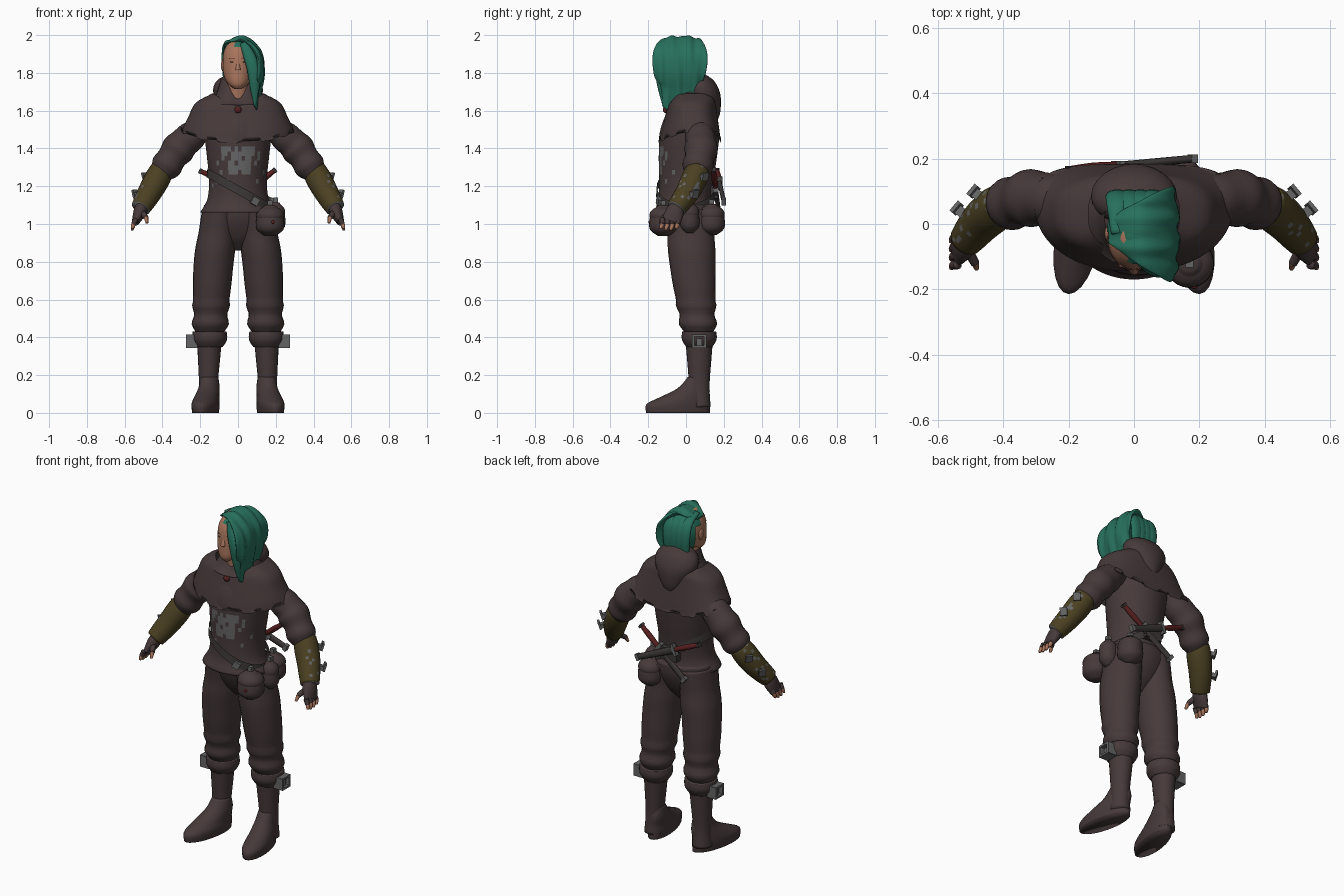
import bpy, bmesh, math, random
from mathutils import Vector, Euler

random.seed(4)
if "Cube" in bpy.data.objects:
    bpy.data.objects.remove(bpy.data.objects["Cube"])

ACROSS_X, ACROSS_Y = Vector((1, 0, 0)), Vector((0, 1, 0))


def material(name, *rgb):
    made = bpy.data.materials.new(name)
    made.use_nodes = True
    made.diffuse_color = (*rgb, 1)
    made.node_tree.nodes["Principled BSDF"].inputs["Base Color"].default_value = (*rgb, 1)
    return made


CLOTH = material("brown cloth", .062, .041, .042)
HAIR = material("teal hair", .02, .16, .105)
SKIN = material("skin", .4, .18, .11)
OLIVE = material("olive leather", .07, .052, .016)
METAL = material("grey metal", .13, .13, .13)
RED = material("dark red", .1, .014, .014)
STRAP = material("dark strap", .045, .038, .038)
LIPS = material("lips", .22, .08, .06)


def finish(name, bm, mat, smooth=True):
    bmesh.ops.recalc_face_normals(bm, faces=bm.faces)
    mesh = bpy.data.meshes.new(name)
    bm.to_mesh(mesh)
    bm.free()
    mesh.materials.append(mat)
    made = bpy.data.objects.new(name, mesh)
    bpy.context.collection.objects.link(made)
    if smooth:
        mesh.shade_smooth()
    return made


def sample(values, t):
    """Smooth curve through evenly spaced values."""
    last = len(values) - 1
    place = min(max(t, 0), 1) * last
    i = max(min(int(place), last - 1), 0)
    f = place - i
    a, b, c, d = (values[min(max(i + k, 0), last)] for k in (-1, 0, 1, 2))
    return b + (c - a) * (f / 2) + (a * 2 - b * 5 + c * 4 - d) * (f * f / 2) + ((b - c) * 3 + d - a) * (f ** 3 / 2)


def power(value, exponent):
    return math.copysign(abs(value) ** exponent, value)


def tube(name, mat, path, widths, depths=(1,), across=None, side=1, sides=24, steps=16,
         capped=True, square=1, shape=None):
    """Rings of given widths along a path; depths are ratios of the widths."""
    path = [Vector((p[0] * side, p[1], p[2])) for p in path]
    bm = bmesh.new()
    rings = []
    for step in range(steps + 1):
        t = step / steps
        center, width = sample(path, t), sample(widths, t)
        u, v = ACROSS_X, ACROSS_Y
        if across:
            along = (sample(path, t + .01) - sample(path, t - .01)).normalized()
            u = (across - along * along.dot(across)).normalized()
            v = along.cross(u)
        ring = []
        for k in range(sides):
            angle = math.tau * k / sides
            offset = u * power(math.cos(angle), square) + v * power(math.sin(angle), square) * sample(depths, t)
            offset *= width
            ring.append(bm.verts.new(shape(center, offset, t, angle) if shape else center + offset))
        rings.append(ring)
    for low, high in zip(rings, rings[1:]):
        for k in range(sides):
            bm.faces.new((low[k - 1], low[k], high[k], high[k - 1]))
    if capped:
        bm.faces.new(rings[0])
        bm.faces.new(rings[-1])
    return finish(name, bm, mat)


def box(name, mat, place, size, turn=(0, 0, 0)):
    bm = bmesh.new()
    bmesh.ops.create_cube(bm, size=1)
    spin = Euler(turn).to_matrix()
    for vert in bm.verts:
        vert.co = spin @ Vector(a * b for a, b in zip(vert.co, size)) + Vector(place)
    return finish(name, bm, mat, smooth=False)


def ball(name, mat, place, size, keep=None):
    bm = bmesh.new()
    bmesh.ops.create_uvsphere(bm, u_segments=32, v_segments=20, radius=1)
    for vert in bm.verts:
        vert.co = Vector(a * b + c for a, b, c in zip(vert.co, size, place))
    if keep:
        unwanted = [face for face in bm.faces if not keep(face.calc_center_median())]
        bmesh.ops.delete(bm, geom=unwanted, context='FACES')
    return finish(name, bm, mat)


# Tunic with worn metal scraps on the chest
tunic = tube("tunic", CLOTH, [(0, -.01, 1.06), (0, .03, 1.66)], [.2, .162, .153, .165, .175, .15, .1],
             depths=[.8, .94, .9, .8], sides=56, steps=30)
tunic.data.materials.append(METAL)
for face in tunic.data.polygons:
    x, y, z = face.center
    bar = 1.33 < z < 1.4 and abs(x) < .09
    stem = 1.25 < z < 1.34 and abs(x) < .045
    scrap = 1.2 < z < 1.38 and .05 < abs(x) < .14
    if y < 0 and random.random() < (.75 if bar or stem else .15 if scrap else 0):
        face.material_index = 1
tube("hips", CLOTH, [(0, .025, 1.1), (0, .025, .86)], [.18, .18, .13, .04], depths=[.75, .7, .6])


# Capelet with notched hem, collar and hood
def drape(center, offset, t, angle):
    outward = math.cos(angle) ** 2 * t * t
    notch = .028 if t == 1 and math.sin(angle * 12) > 0 else 0
    neckline = .06 * (1 - t) ** 2 * max(0, -math.sin(angle)) ** 4
    return center + offset + Vector((0, outward * .045, outward * .055 + notch - neckline))


def open_front(center, offset, t, angle):
    return center + offset - Vector((0, 0, t * .11 * max(0, -math.sin(angle)) ** 6))


tube("capelet", CLOTH, [(0, .03, 1.69), (0, .02, 1.43)], [.14, .225, .26, .29, .305],
     depths=[.8, .58, .55, .54, .54], sides=72, capped=False, square=.8, shape=drape)
tube("collar", CLOTH, [(0, .02, 1.63), (0, .02, 1.77)], [.15, .11, .09], sides=40, capped=False, shape=open_front)
tube("hood", CLOTH, [(0, .135, 1.52), (0, .09, 1.69), (0, .065, 1.8)], [.015, .08, .13, .115, .04],
     depths=[1, .7, .65])
ball("collar_clasp", RED, (0, -.108, 1.605), (.018, .014, .018))

# Head and face
tube("neck", SKIN, [(0, 0, 1.6), (0, -.03, 1.78)], [.065, .055])
tube("head", SKIN, [(0, -.1, 1.715), (0, -.05, 1.8), (0, -.04, 1.98)], [.02, .05, .072, .081, .075, .035],
     depths=[1.2], sides=32)
tube("nose", SKIN, [(0, -.13, 1.865), (0, -.142, 1.815)], [.007, .014], sides=12)
ball("mouth", LIPS, (0, -.132, 1.775), (.022, .01, .006))
for s in (1, -1):
    ball("eye", STRAP, (s * .03, -.128, 1.858), (.012, .008, .004))
    box("eyebrow", LIPS, (s * .03, -.13, 1.876), (.032, .008, .004), (0, 0, s * .25))
    ball("ear", SKIN, (s * .08, -.03, 1.84), (.01, .022, .032))


# Hair: cap, curtain swept to the left side, locks down the back
def scalp(point):
    over_face = point.y < -.03 and point.z < 1.935 and point.x < .045
    shaved = point.y < .02 and point.z < 1.9 and point.x < -.055
    return point.z > 1.74 and not over_face and not shaved


def waves(center, offset, t, angle):
    point = center + offset
    ripple = math.sin(point.y * 75 + point.z * 10) + math.sin(point.y * 130 - point.z * 7) / 2
    return point + Vector((ripple * t * .008, 0, ripple * (1 - t) * .005))


ball("hair_cap", HAIR, (.012, -.025, 1.86), (.1, .122, .132), keep=scalp)
tube("hair_curtain", HAIR, [(-.075, -.02, 1.945), (.02, -.025, 1.978), (.098, -.03, 1.91), (.115, -.035, 1.81),
                            (.1, -.05, 1.71), (.09, -.11, 1.61)],
     [.04, .1, .142, .14, .1, .015], depths=[.2, .16, .17, .2], across=ACROSS_Y, sides=64, steps=40, shape=waves)
tube("front_lock", HAIR, [(.03, -.12, 1.96), (.08, -.145, 1.82), (.09, -.12, 1.62)], [.02, .032, .028, .004],
     depths=[.6], across=ACROSS_X, sides=14)
for i in range(4):
    x = i * .035 - .05
    tube("back_lock", HAIR, [(x, -.03, 1.965), (x, .06, 1.93), (x, .088, 1.84), (x, .075, 1.69)],
         [.02, .034, .036, .02], depths=[.5], across=ACROSS_X, sides=14)


# Folds of cloth above the boots and elbows, and toes turned out
def knee_folds(center, offset, t, angle):
    fold = math.cos((center.z - .47) * math.tau * 10) if center.z < .6 else 0
    return center + offset * (1 + fold * .07)


def elbow_folds(center, offset, t, angle):
    return center + offset * (1 + math.sin(t * 26) * t * .09)


for s, side in ((1, "left"), (-1, "right")):
    def toe_out(center, offset, t, angle):
        point = center + offset
        return point - Vector((s * point.y * .16, 0, 0))

    # Trousers and boots
    tube(side + "_trouser", CLOTH, [(.09, .02, 1.08), (.13, .035, .78), (.15, .07, .4)],
         [.1, .1, .1, .106, .105, .102, .094, .092, .07], depths=[1.35, 1.2, 1.1, 1], side=s, steps=40,
         shape=knee_folds)
    tube(side + "_boot_shaft", CLOTH, [(.15, .07, .42), (.16, .07, .03)], [.07, .06, .05, .055],
         depths=[1.1], side=s)
    tube(side + "_boot_cuff", CLOTH, [(.15, .07, .43), (.15, .07, .35)], [.09, .092, .07], side=s)
    tube(side + "_foot", CLOTH, [(.16, .06, .19), (.16, .04, .13), (.165, -.01, .08), (.165, -.042, .045),
                                 (.165, -.042, 0)], [.046, .055, .064, .07, .066],
         depths=[1.1, 1.55, 2.1, 2.4, 2.55], side=s, shape=toe_out)
    box(side + "_boot_buckle", METAL, (s * .235, .07, .375), (.05, .03, .04))
    for way in (1, -1):
        box(side + "_buckle_post", METAL, (s * .245, .07 + way * .032, .38), (.06, .014, .07))
        box(side + "_buckle_bar", METAL, (s * .245, .07, .38 + way * .03), (.06, .07, .012))

    # Sleeve, bracer and its buckles
    tube(side + "_sleeve", CLOTH, [(.15, .05, 1.54), (.305, .08, 1.41), (.42, .045, 1.24)],
         [.06, .068, .083, .084, .075, .05], across=ACROSS_Y, side=s, steps=36, shape=elbow_folds)
    forearm = [Vector(p) for p in ((.4, .065, 1.29), (.46, .015, 1.18), (.515, -.05, 1.085))]
    bracer = tube(side + "_bracer", OLIVE, forearm, [.062, .068, .065, .059, .052], across=ACROSS_Y, side=s)
    bracer.data.materials.append(METAL)
    for face in bracer.data.polygons:
        if face.normal.x * s > .4 and random.random() < .12:
            face.material_index = 1
    for t in (.3, .7):
        x, y, z = sample(forearm, t) + Vector((.038, .044, .022))
        box(side + "_bracer_buckle", METAL, (s * x, y, z), (.05, .03, .026), (0, s * .3, s * .7))
        box(side + "_buckle_end", METAL, (s * (x + .02), y + .018, z), (.012, .04, .045), (0, s * .3, s * .7))

    # Fingerless glove and fingers
    tube(side + "_glove", CLOTH, [(.505, -.045, 1.1), (.542, -.08, 1.01)], [.036, .05, .05], depths=[.9, .4],
         across=ACROSS_Y, side=s)
    for i in range(4):
        y = i * .027 - .125
        knuckle, joint, tip = (.54, y, 1.03), (.553, y, 1), (.561, y - .01, .963 + abs(i - 1.5) * .008)
        tube(side + "_glove_finger", CLOTH, [knuckle, joint], [.014], across=ACROSS_Y, side=s, sides=10)
        tube(side + "_finger", SKIN, [joint, tip], [.012, .011, .006], across=ACROSS_Y, side=s, sides=10)
    root, joint, tip = (.515, -.07, 1.07), (.487, -.12, 1.035), (.482, -.137, 1.005)
    tube(side + "_glove_thumb", CLOTH, [root, joint], [.018, .014], across=ACROSS_X, side=s, sides=10)
    tube(side + "_thumb", SKIN, [joint, tip], [.012, .007], across=ACROSS_X, side=s, sides=10)


# Slanted belt, and pouches on the left hip
def slant(center, offset, t, angle):
    return center + offset - Vector((0, 0, offset.x * .55))


tube("belt", STRAP, [(.01, 0, 1.2), (.01, 0, 1.15)], [.172, .176], depths=[.9], sides=40, capped=False, shape=slant)
box("belt_buckle", METAL, (.09, -.143, 1.12), (.04, .02, .04), (0, .5, .3))
for x, y, z, size in ((.17, -.12, 1.015, .074), (.2, .02, 1.03, .05), (.14, .135, 1.02, .07)):
    tube("pouch", CLOTH, [(x, y, z - .078), (x, y, z + .085)], [size * r for r in (.4, .95, 1, .8, .35)])
    ball("pouch_flap", CLOTH, (x, y, z + .03), (size, size, .05), keep=lambda point: point.z > z + .015)
    box("pouch_hanger", METAL, (x, y, z + .09), (.025, .025, .04))
ball("pouch_stud", RED, (.185, -.192, 1.01), (.009, .007, .009))


# Crossed daggers on the lower back
def dagger(name, top, end):
    top, end = Vector(top), Vector(end)
    angle = math.atan2(top.z - end.z, end.x - top.x)
    grip = top.lerp(end, .4)
    tube(name + "_handle", RED, [top, grip], [.012, .016, .012], across=ACROSS_Y, sides=12)
    tube(name + "_sheath", STRAP, [grip, end], [.012], depths=[1.8, 1.5], across=ACROSS_Y, sides=10)
    box(name + "_pommel", STRAP, top, (.014, .026, .028), (0, angle, 0))
    box(name + "_guard", METAL, grip, (.018, .028, .07), (0, angle, 0))
    box(name + "_tip", METAL, end, (.02, .026, .038), (0, angle, 0))


dagger("first_dagger", (.195, .145, 1.285), (-.11, .175, 1.05))
dagger("second_dagger", (-.2, .165, 1.28), (.18, .2, 1.12))
box("dagger_mount", STRAP, (0, .15, 1.17), (.11, .04, .07))
